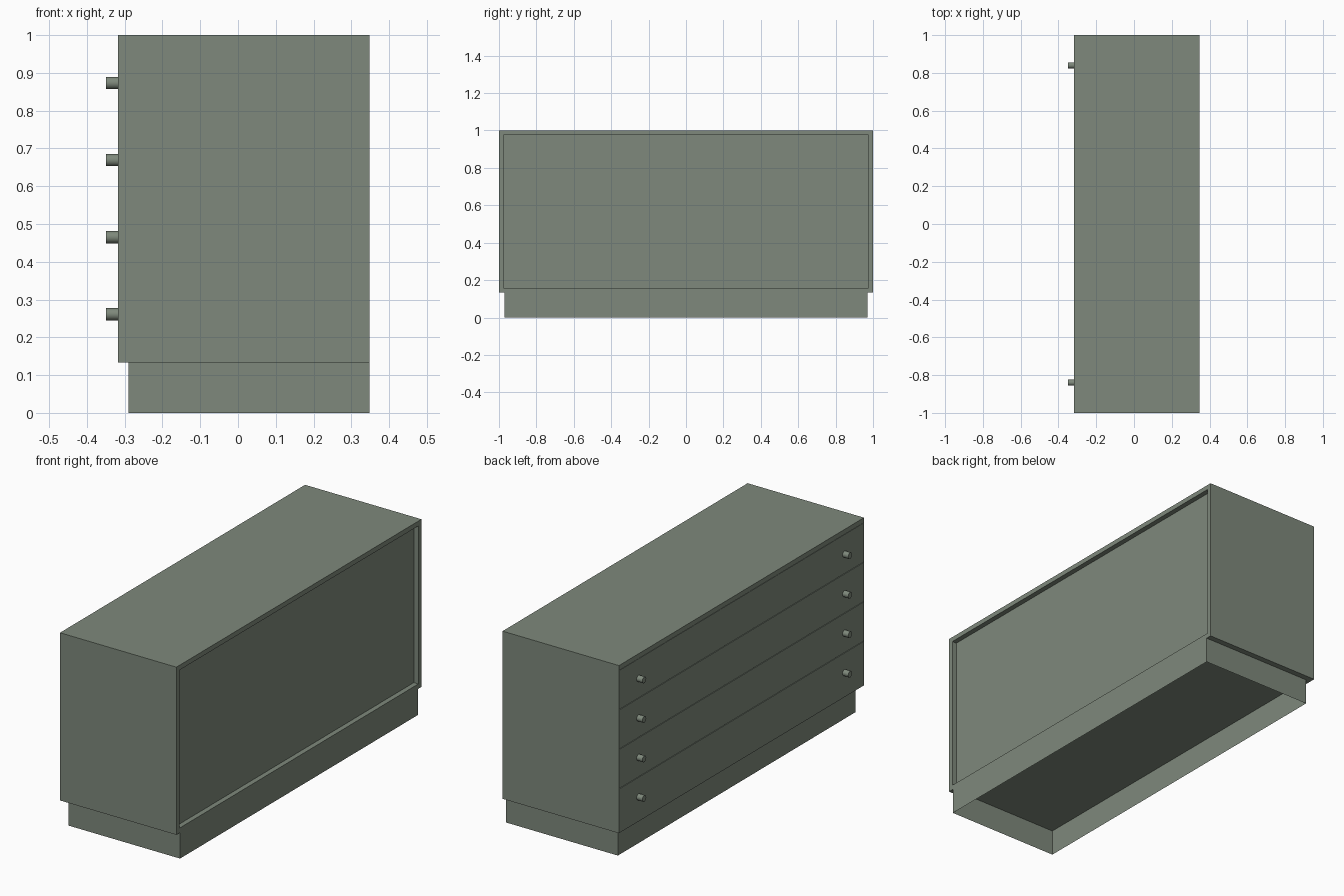
import bpy, bmesh, math

if "Cube" in bpy.data.objects:
    bpy.data.objects.remove(bpy.data.objects["Cube"])

X0, X1 = -0.317, 0.348      # drawer side, back side
Z0, Z1 = 0.134, 1.0         # cabinet bottom and top
T = 0.025                   # board thickness
THIN = 0.002                # edge showing around the drawer fronts
XD = X0 + 0.025             # rear of the drawer fronts

paint = bpy.data.materials.new("grey_green")
paint.diffuse_color = (0.21, 0.25, 0.20, 1)
paint.use_nodes = True
paint.node_tree.nodes["Principled BSDF"].inputs["Base Color"].default_value = paint.diffuse_color


def add(name, bm):
    me = bpy.data.meshes.new(name)
    bm.to_mesh(me)
    bm.free()
    me.materials.append(paint)
    bpy.context.collection.objects.link(bpy.data.objects.new(name, me))


def box(name, lo, hi, open_ends=False):
    bm = bmesh.new()
    bmesh.ops.create_cube(bm, size=1)
    for v in bm.verts:
        v.co = [lo[i] if v.co[i] < 0 else hi[i] for i in range(3)]
    if open_ends:
        ends = [f for f in bm.faces if abs(f.normal.z) > 0.9]
        bmesh.ops.delete(bm, geom=ends, context='FACES_ONLY')
    add(name, bm)


# Carcass: rings of (x, side and bottom inset, top inset), rebated for drawer fronts
bm = bmesh.new()
rings = []
for x, d, top in ((X1, 0, 0), (X0, 0, 0), (X0, THIN, T), (XD, THIN, T), (XD, T, T), (X1, T, T)):
    y, a, b = 1 - d, Z0 + d, Z1 - top
    rings.append([bm.verts.new((x, *p)) for p in ((-y, a), (y, a), (y, b), (-y, b))])
for p, q in zip(rings, rings[1:] + rings[:1]):
    for i in range(4):
        j = (i + 1) % 4
        bm.faces.new((p[i], p[j], q[j], q[i]))
bmesh.ops.recalc_face_normals(bm, faces=bm.faces)
add("carcass", bm)

# Recessed back panel
box("back_panel", (X1 - 0.045, -1 + T, Z0 + T), (X1 - 0.026, 1 - T, Z1 - T))

# Hollow plinth with thin walls
box("plinth", (-0.29, -0.97, 0), (X1, 0.97, Z0), open_ends=True)

# Drawers, each with two round knobs; the lowest front covers the bottom board
pitch = (Z1 - Z0 - 2 * T) / 4
gap = 0.0015
for n in range(4):
    z = Z0 + T + n * pitch
    bottom = Z0 + THIN if n == 0 else z + gap
    box(f"drawer_front_{n + 1}", (X0, -1 + THIN, bottom),
        (XD, 1 - THIN, z + pitch - gap))
    for side, s in (("left", 1), ("right", -1)):
        bpy.ops.mesh.primitive_cylinder_add(
            vertices=24, radius=0.016, depth=0.037,
            location=(-0.3315, s * 0.84, z + pitch / 2), rotation=(0, math.pi / 2, 0))
        knob = bpy.context.object
        knob.name = f"knob_{n + 1}_{side}"
        knob.data.materials.append(paint)
        bpy.ops.object.shade_smooth_by_angle()
